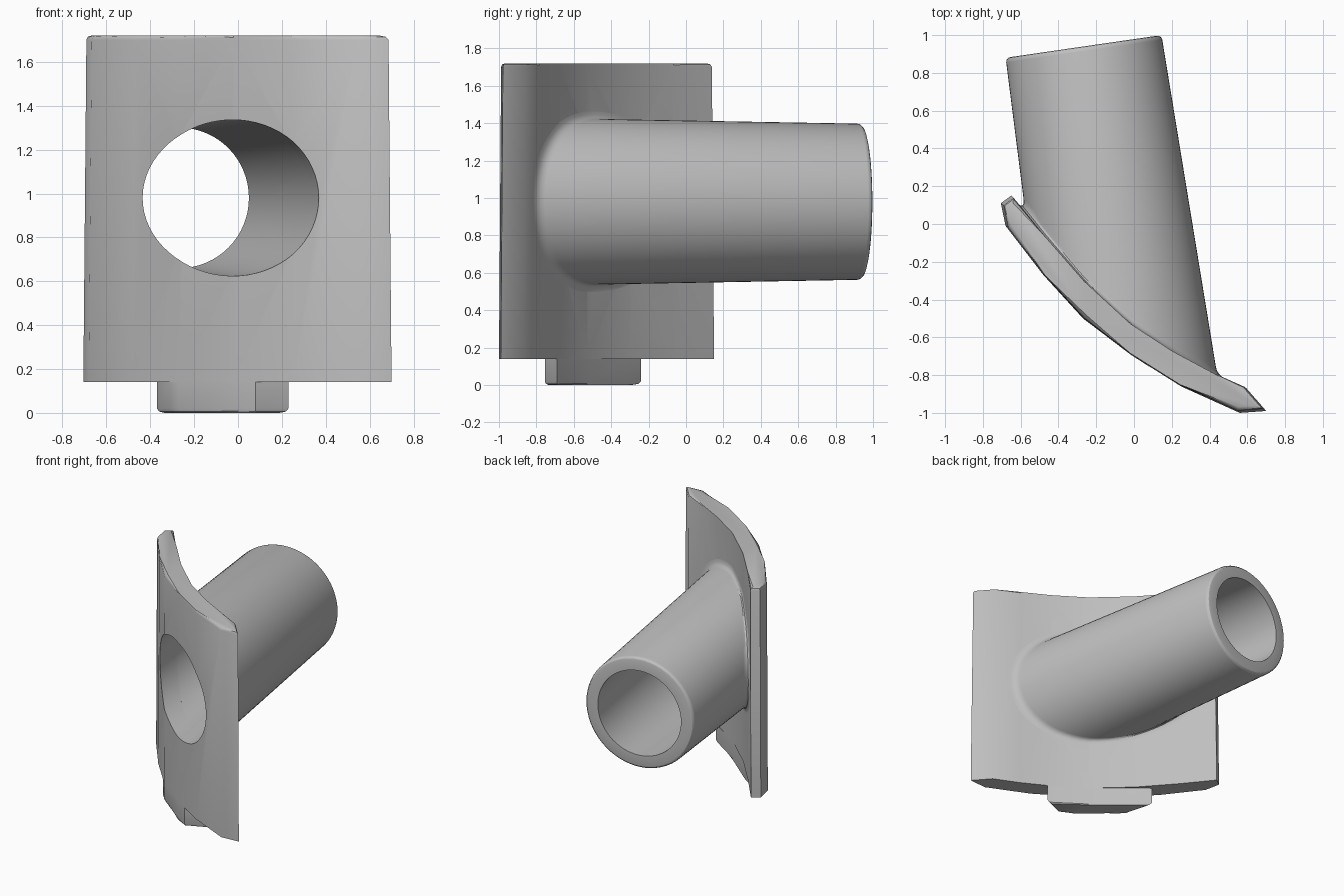
import bpy, bmesh
from math import sin, cos, pi
from mathutils import Vector

cube = bpy.data.objects.get("Cube")
if cube:
    bpy.data.objects.remove(cube, do_unlink=True)

grey = bpy.data.materials.new("plain grey")
grey.use_nodes = True
colour = (0.52, 0.52, 0.52, 1)
grey.diffuse_color = colour
grey.node_tree.nodes["Principled BSDF"].inputs["Base Color"].default_value = colour

BASE, TOP, SIDES = 0.14, 1.72, 64

# Plan outline of the curved plate, each side from left to right
front = [(-0.68, -0.01), (-0.48, -0.27), (-0.27, -0.5), (-0.02, -0.69),
         (0.25, -0.86), (0.56, -1.0)]
back = [(-0.65, 0.15), (-0.48, -0.06), (-0.27, -0.3), (-0.02, -0.53),
        (0.21, -0.68), (0.415, -0.79), (0.595, -0.87)]


def make_object(name, bm):
    bmesh.ops.recalc_face_normals(bm, faces=bm.faces[:])
    mesh = bpy.data.meshes.new(name)
    bm.to_mesh(mesh)
    bm.free()
    obj = bpy.data.objects.new(name, mesh)
    bpy.context.collection.objects.link(obj)
    mesh.materials.append(grey)
    return obj


def activate(obj):
    bpy.ops.object.select_all(action='DESELECT')
    obj.select_set(True)
    bpy.context.view_layer.objects.active = obj


def loft(rings, caps):
    bm = bmesh.new()
    loops = [[bm.verts.new(p) for p in ring] for ring in rings]
    n = len(loops[0])
    for a, b in zip(loops, loops[1:]):
        for i in range(n):
            j = (i + 1) % n
            bm.faces.new((a[i], a[j], b[j], b[i]))
    if caps:
        bm.faces.new(loops[0][::-1])
        bm.faces.new(loops[-1])
    return bm


def taper(z):
    return 1 - 0.02 * (z - BASE) / (TOP - BASE)


def slab(name, outline, z0, z1, round_z, tapered):
    rings = []
    for z in (z0, z1):
        s = taper(z) if tapered else 1
        rings.append([(x * s, (y + 0.42) * s - 0.42, z) for x, y in outline])
    bm = loft(rings, True)
    rim = [e for e in bm.edges if all(abs(v.co.z - round_z) < 1e-4 for v in e.verts)]
    bmesh.ops.bevel(bm, geom=rim, offset=0.02, segments=2, profile=0.5,
                    affect='EDGES', clamp_overlap=True)
    return make_object(name, bm)


# Curved plate and the tab under it
outline = front + [(0.7, -0.99)] + back[::-1] + [(-0.705, 0.11)]
plate = slab("curved_plate", outline, BASE, TOP, TOP, True)
tab_outline = [(-0.31, -0.455), (-0.27, -0.5), (-0.02, -0.69), (0.08, -0.755),
               (0.23, -0.69), (-0.02, -0.53), (-0.27, -0.32), (-0.37, -0.24)]
tab = slab("bottom_tab", tab_outline, 0, BASE, 0, False)

# Tube frame: depth runs from the open end towards the plate
end = Vector((-0.267, 0.94, 0.98))
inward = Vector((0.144, -0.99, 0)).normalized()
across = Vector((0.99, 0.144, 0)).normalized()
up = Vector((0, 0, 1))


def outer(d):
    return 0.417 + 0.018 * d


def inner(d):
    return 0.32 + 0.022 * d


def point(radius, angle, d):
    return end + inward * d + (across * cos(angle) + up * sin(angle)) * radius


def back_y(x):
    for (x0, y0), (x1, y1) in zip(back, back[1:]):
        if x <= x1:
            break
    return y0 + (y1 - y0) * (x - x0) / (x1 - x0)


def plate_depth(radius, angle, extra=0):
    lo, hi = 0.3, 2.2
    for _ in range(30):
        d = (lo + hi) / 2
        p = point(radius(d) + extra, angle, d)
        s = taper(p.z)
        if (p.y + 0.42) / s - 0.42 > back_y(p.x / s):
            lo = d
        else:
            hi = d
    return lo


angles = [2 * pi * i / SIDES for i in range(SIDES)]


def ring(radius, d):
    return [point(radius, a, d) for a in angles]


# Fillet where the tube meets the plate
fillet = [[] for _ in range(5)]
bore_start = []
for a in angles:
    db = plate_depth(outer, a)
    df = plate_depth(outer, a, 0.04)
    dt = min(db - 0.045, df - 0.02)
    foot = point(outer(df) + 0.04, a, df)
    corner = point(outer(db), a, db)
    rise = point(outer(dt), a, dt)
    for k, loop in enumerate(fillet):
        t = k / (len(fillet) - 1)
        loop.append(foot * (1 - t) ** 2 + corner * 2 * t * (1 - t) + rise * t * t)
    di = plate_depth(inner, a)
    bore_start.append(point(inner(di), a, di))

# Hollow tube with a rounded outer rim
r = 0.025
rim = [ring(outer(r) - r * (1 - cos(t)), r * (1 - sin(t)))
       for t in (0, pi / 6, pi / 3, pi / 2)]
tube = make_object("angled_tube", loft(fillet + rim + [ring(inner(0), 0), bore_start], False))

# Bore through the plate
cutter = make_object("bore_cutter", loft([ring(inner(0.3), 0.3), ring(inner(2.6), 2.6)], True))
cutter.hide_render = True
cut = plate.modifiers.new("bore", 'BOOLEAN')
cut.operation = 'DIFFERENCE'
cut.solver = 'EXACT'
cut.object = cutter
activate(plate)
bpy.ops.object.modifier_apply(modifier=cut.name)
bpy.data.objects.remove(cutter, do_unlink=True)

for obj in (plate, tab, tube):
    activate(obj)
    bpy.ops.object.shade_smooth_by_angle(angle=pi / 6)
